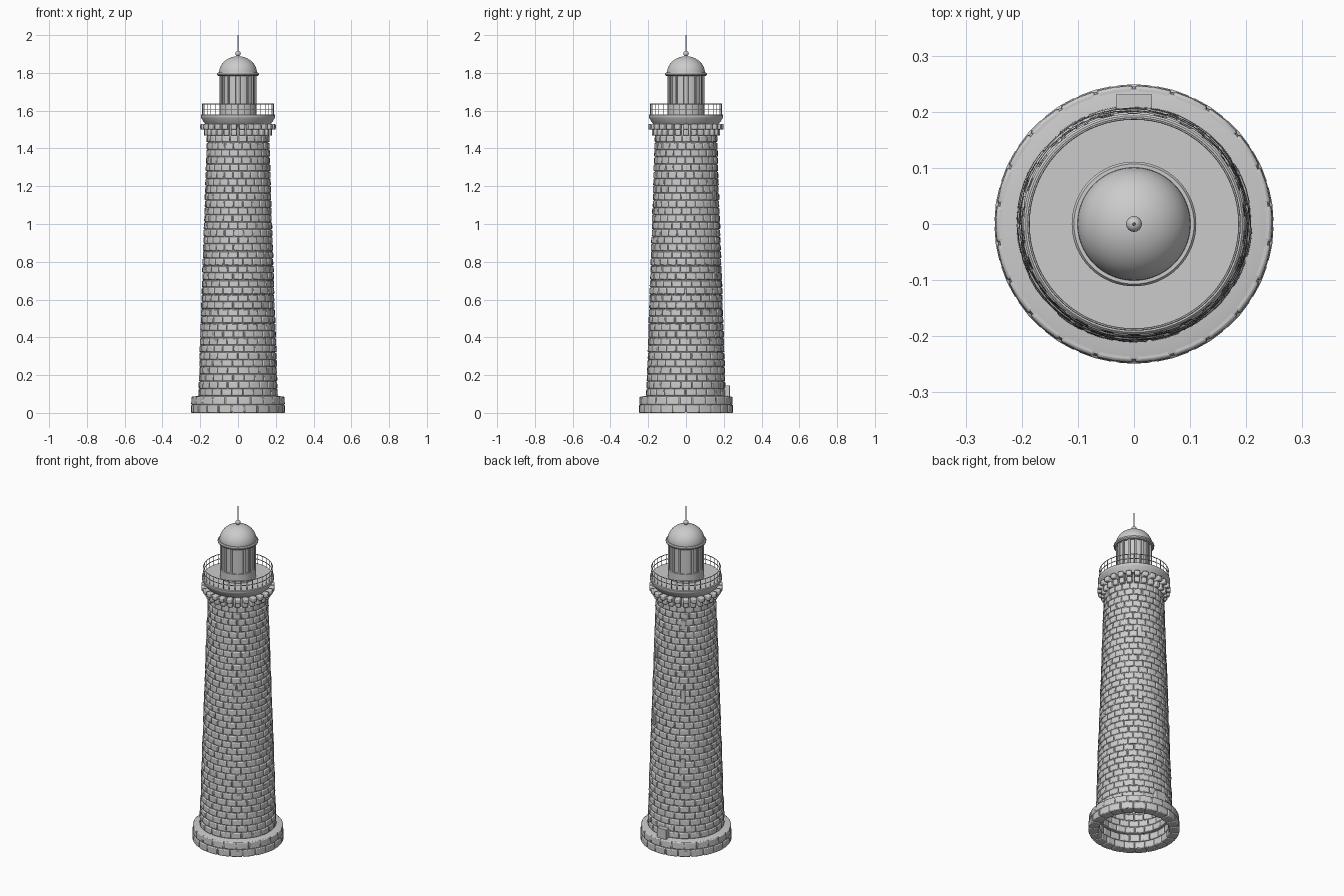
import bpy, bmesh, math, random
from math import sin, cos, pi, radians

if "Cube" in bpy.data.objects:
    bpy.data.objects.remove(bpy.data.objects["Cube"])
random.seed(4)


def finish(bm, name, bevel=0, segs=2, angle=40):
    bmesh.ops.recalc_face_normals(bm, faces=bm.faces)
    me = bpy.data.meshes.new(name)
    bm.to_mesh(me)
    bm.free()
    ob = bpy.data.objects.new(name, me)
    bpy.context.collection.objects.link(ob)
    if bevel:
        m = ob.modifiers.new("Bevel", 'BEVEL')
        m.width, m.segments = bevel, segs
        m.limit_method, m.angle_limit = 'ANGLE', radians(40)
    bpy.ops.object.select_all(action='DESELECT')
    ob.select_set(True)
    bpy.context.view_layer.objects.active = ob
    bpy.ops.object.shade_smooth_by_angle(angle=radians(angle))
    return ob


def brick(bm, a0, a1, z0, z1, inner, outer, n=2):
    """Curved block; inner and outer are (bottom, top) radii."""
    rows = []
    for i in range(n + 1):
        a = a0 + (a1 - a0) * i / n
        rows.append([bm.verts.new((r * cos(a), r * sin(a), z)) for r, z in
                     ((inner[0], z0), (outer[0], z0), (outer[1], z1), (inner[1], z1))])
    for p, q in zip(rows, rows[1:]):
        for k in range(4):
            bm.faces.new((p[k], p[(k + 1) % 4], q[(k + 1) % 4], q[k]))
    bm.faces.new(rows[0][::-1])
    bm.faces.new(rows[-1])


def course(bm, count, z0, z1, inner, outer, shift=0.0, gap=0.003, jit=0.0, n=2):
    step = 2 * pi / count
    g = gap / outer[0] / 2
    for i in range(count):
        a = (i + shift) * step
        d = random.uniform(-jit, jit)
        brick(bm, a + g, a + step - g, z0, z1, inner, (outer[0] + d, outer[1] + d), n)


def lathe(name, pts, segs=64, closed=False):
    """Revolve an (r, z) profile around z."""
    bm = bmesh.new()
    vs = [bm.verts.new((r, 0, z)) for r, z in pts]
    ed = [bm.edges.new(p) for p in zip(vs, vs[1:])]
    if closed:
        ed.append(bm.edges.new((vs[-1], vs[0])))
    bmesh.ops.spin(bm, geom=vs + ed, cent=(0, 0, 0), axis=(0, 0, 1),
                   angle=2 * pi, steps=segs, use_merge=True)
    bmesh.ops.remove_doubles(bm, verts=bm.verts, dist=1e-5)
    return finish(bm, name, angle=35)


def polar_box(bm, angle, r0, r1, width, z0, z1):
    """Straight block pointing outwards at an angle."""
    new = bmesh.ops.create_cube(bm, size=1)["verts"]
    for v in new:
        x = (r0 + r1) / 2 + v.co.x * (r1 - r0)
        y = v.co.y * width
        v.co = (x * cos(angle) - y * sin(angle), x * sin(angle) + y * cos(angle),
                (z0 + z1) / 2 + v.co.z * (z1 - z0))


def wall(z):
    return 0.2105 - (z - 0.09) * 0.0455 / 1.37


# Tower wall: staggered courses of rounded bricks
bm = bmesh.new()
Z0, Z1, N = 0.09, 1.47, 36
h = (Z1 - Z0) / N
for k in range(N):
    a, b = Z0 + k * h + 0.0012, Z0 + (k + 1) * h - 0.0012
    ro, ri = (wall(a), wall(b)), (wall(a) - 0.03, wall(b) - 0.03)
    course(bm, 22, a, b, ri, ro, 0.5 * (k % 2) + random.uniform(-.08, .08), jit=0.0015)
finish(bm, "tower_bricks", 0.005)
lathe("tower_mortar", [(wall(.09) - .024, .09), (wall(.09) - .006, .09),
                       (wall(1.53) - .006, 1.53), (wall(1.53) - .024, 1.53)], closed=True)

# Plinth: two rows of heavy blocks under a smooth weathered cap
bm = bmesh.new()
course(bm, 22, 0.0, 0.042, (.192, .192), (.249, .249), 0, .004)
course(bm, 22, 0.044, 0.086, (.192, .192), (.248, .246), .5, .004)
finish(bm, "plinth_blocks", 0.005)
lathe("plinth_core", [(.2, .004), (.243, .004), (.245, .07), (.241, .085),
                      (.21, .091), (.2, .091)], closed=True)

# Door at the back
bm = bmesh.new()
polar_box(bm, pi / 2, .19, .232, .063, .07, .145)
finish(bm, "door", 0.002)

# Small windows on the back of the tower
bm = bmesh.new()
for deg, z in ((120, .54), (60, .75), (120, .95), (60, 1.15), (120, 1.36)):
    r = wall(z)
    polar_box(bm, radians(deg), r - .03, r + .004, .026, z - .027, z + .027)
finish(bm, "windows", 0.002)

# Stepped corbels carrying the gallery
bm = bmesh.new()
for i in range(26):
    a = 2 * pi * i / 26
    polar_box(bm, a, .145, .181, .028, 1.468, 1.502)
    polar_box(bm, a, .145, .200, .030, 1.500, 1.530)
finish(bm, "corbels", 0.006)

# Gallery slab with flared underside
lathe("gallery_slab", [(0, 1.528), (.172, 1.528), (.180, 1.538), (.187, 1.548), (.195, 1.562),
                       (.197, 1.566), (.197, 1.576), (.193, 1.580), (0, 1.580)])

# Gallery railing: posts and rails
bm = bmesh.new()
for i in range(36):
    polar_box(bm, 2 * pi * i / 36, .1865, .1895, .003, 1.578, 1.636)
finish(bm, "railing_posts")
for name, z in (("railing_top", 1.635), ("railing_middle", 1.607)):
    lathe(name, [(.188 + .0022 * cos(t * pi / 3), z + .0022 * sin(t * pi / 3))
                 for t in range(6)], 72, True)

# Lantern room with glazing bars
lathe("lantern_glass", [(0, 1.578), (.091, 1.578), (.091, 1.79), (0, 1.79)], 48)
lathe("lantern_base", [(.088, 1.578), (.099, 1.578), (.099, 1.632), (.088, 1.634)], 48, True)
bm = bmesh.new()
for i in range(16):
    polar_box(bm, 2 * pi * (i + .5) / 16, .086, .098, .012, 1.63, 1.788)
finish(bm, "lantern_bars")

# Eave, dome, ball and spike
lathe("dome_eave", [(0, 1.783), (.104, 1.783), (.110, 1.788), (.111, 1.795),
                    (.107, 1.801), (0, 1.801)])
lathe("dome", [(.101 * cos(t * pi / 24), 1.798 + .09 * sin(t * pi / 24)) for t in range(12)]
      + [(0, 1.888)])
lathe("finial_ball", [(0, 1.888)] + [(.014 * sin(t * pi / 12), 1.902 - .014 * cos(t * pi / 12))
                                     for t in range(1, 12)] + [(0, 1.916)], 24)
lathe("finial_spike", [(0, 1.90), (.004, 1.90), (.002, 2.0), (0, 2.0)], 12)
